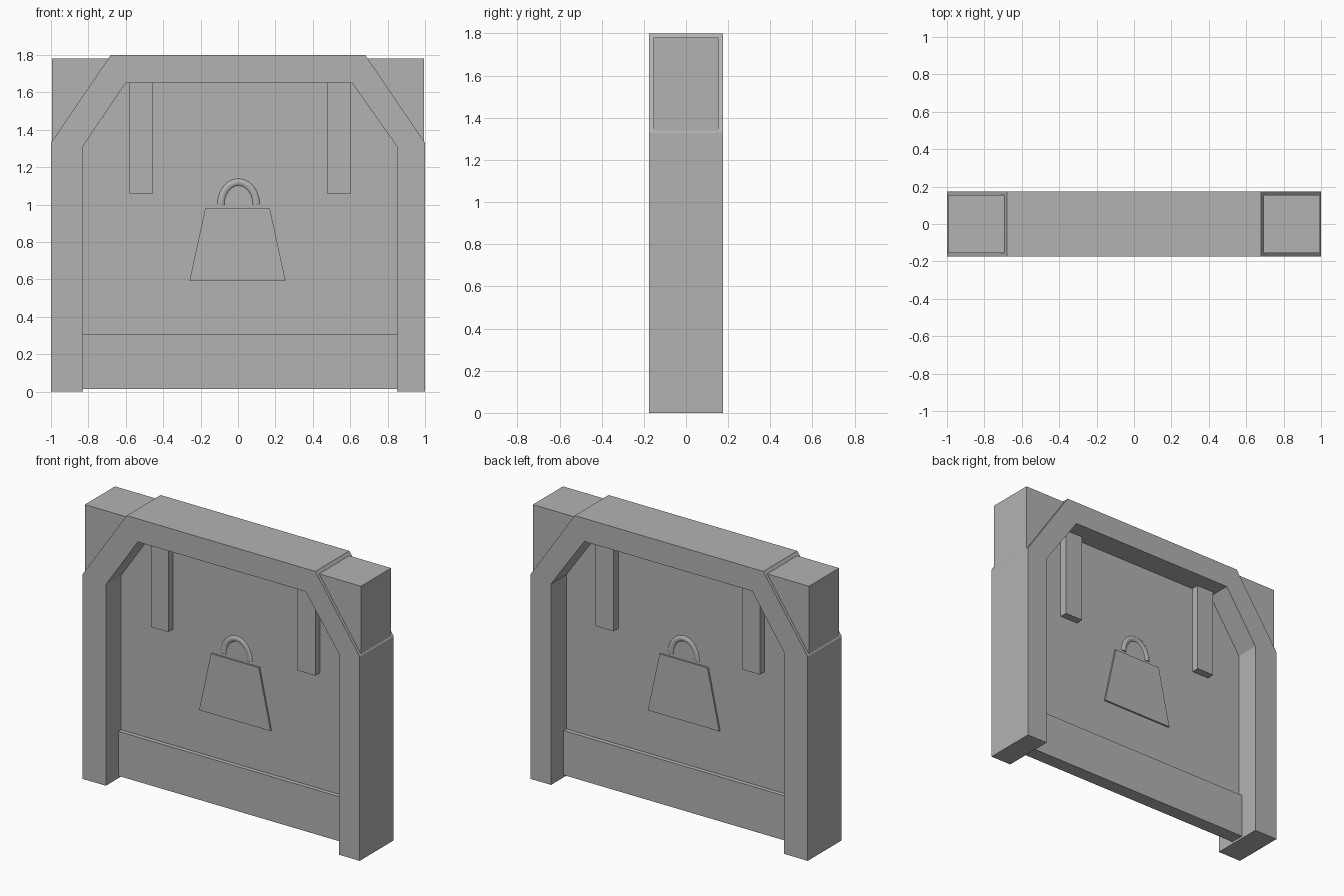
import bpy, bmesh, math

if "Cube" in bpy.data.objects:
    bpy.data.objects.remove(bpy.data.objects["Cube"], do_unlink=True)

grey = bpy.data.materials.new("plain grey")
grey.use_nodes = True
grey.diffuse_color = (0.45, 0.45, 0.45, 1)
grey.node_tree.nodes["Principled BSDF"].inputs["Base Color"].default_value = grey.diffuse_color


def prism(name, outline, half_depth):
    """Extrude an x-z outline equally to the front and the back."""
    bm = bmesh.new()
    face = bm.faces.new([bm.verts.new((x, -half_depth, z)) for x, z in outline])
    new = bmesh.ops.extrude_face_region(bm, geom=[face])["geom"]
    bmesh.ops.translate(bm, vec=(0, 2 * half_depth, 0),
                        verts=[v for v in new if isinstance(v, bmesh.types.BMVert)])
    bmesh.ops.recalc_face_normals(bm, faces=bm.faces)
    mesh = bpy.data.meshes.new(name)
    bm.to_mesh(mesh)
    bm.free()
    mesh.materials.append(grey)
    obj = bpy.data.objects.new(name, mesh)
    bpy.context.collection.objects.link(obj)
    return obj


def box(name, x0, x1, z0, z1, half_depth):
    return prism(name, [(x0, z0), (x1, z0), (x1, z1), (x0, z1)], half_depth)


# Arched frame, open at the bottom
outer = [(-1, 0), (-1, 1.33), (-0.68, 1.8), (0.68, 1.8), (1, 1.33), (1, 0)]
inner = [(0.85, 0), (0.85, 1.31), (0.61, 1.65), (-0.6, 1.65), (-0.83, 1.31), (-0.83, 0)]
prism("frame", outer + inner, 0.175)

# Corner fillers outside the sloping parts of the frame
for side, s in (("left", 1), ("right", -1)):
    prism(side + "_corner_block",
          [(s * 0.995, 1.31), (s * 0.995, 1.78), (s * 0.67, 1.78)], 0.155)

# Thin board and the thicker plank along its foot
board = inner[1:5] + [(-0.83, 0.1), (0.85, 0.1)]
prism("board", board, 0.018)
box("bottom_plank", -0.83, 0.85, 0.015, 0.305, 0.046)

# Hanging straps
box("right_strap", -0.58, -0.455, 1.06, 1.65, 0.068)
box("left_strap", 0.475, 0.605, 1.06, 1.65, 0.068)

# Raised weight emblem with a round handle
prism("weight_emblem", [(-0.26, 0.59), (0.255, 0.59), (0.17, 0.98), (-0.175, 0.98)], 0.029)

curve = bpy.data.curves.new("emblem_handle", "CURVE")
curve.dimensions = "3D"
curve.bevel_depth = 0.027
curve.bevel_resolution = 3
curve.use_fill_caps = True
path = curve.splines.new("POLY")
steps = 12
path.points.add(steps)
for i, p in enumerate(path.points):
    a = math.pi * i / steps
    p.co = (0.003 + 0.095 * math.cos(a), 0, 1.0 + 0.12 * math.sin(a), 1)
curve.materials.append(grey)
bpy.context.collection.objects.link(bpy.data.objects.new("emblem_handle", curve))
